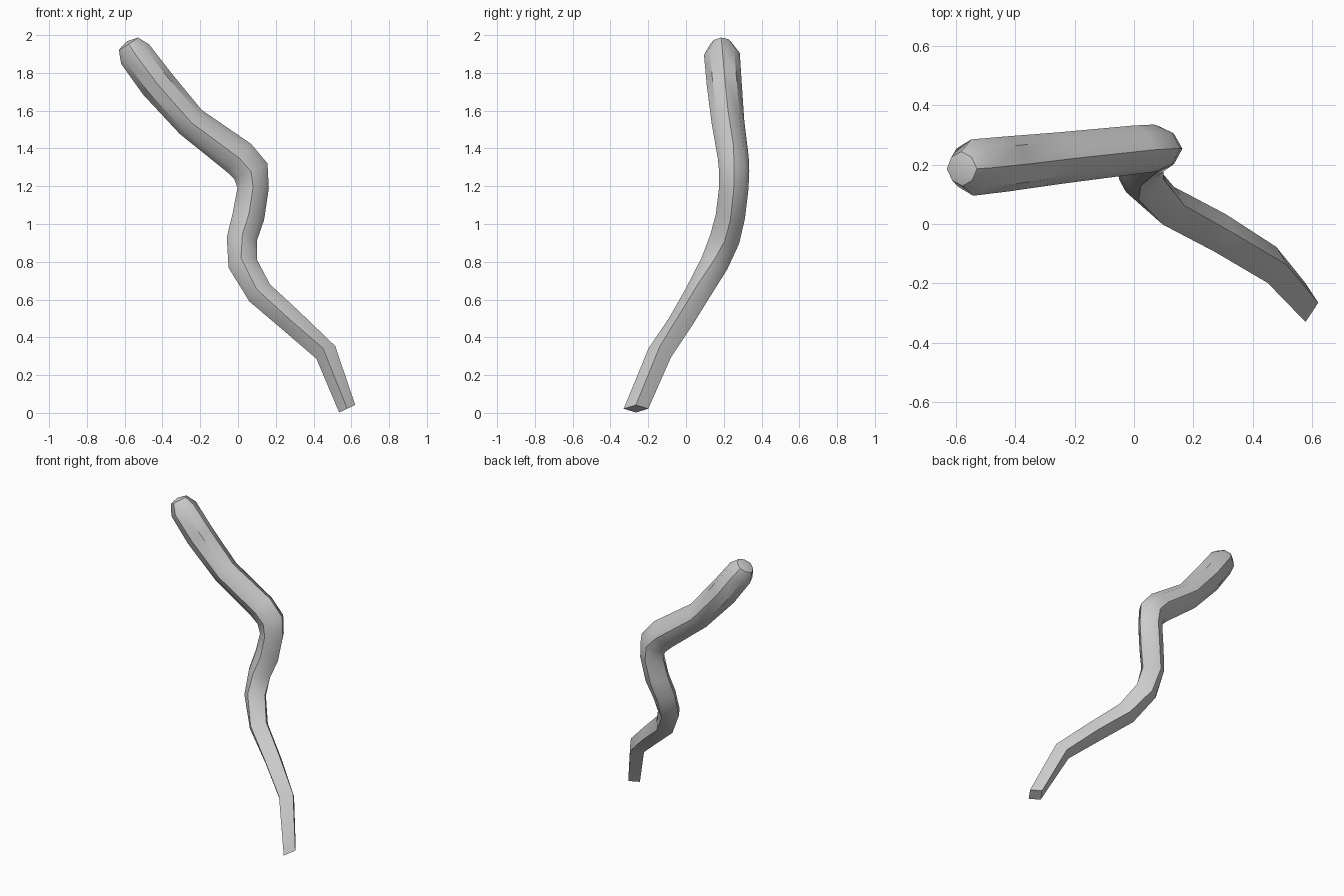
import bpy, bmesh, math
from mathutils import Vector

if "Cube" in bpy.data.objects:
    bpy.data.objects.remove(bpy.data.objects["Cube"])

# Stations along the bent stick: centre x, y, z, depth radius, side radius, roundness
STATIONS = [
    (0.578, -0.265, 0.022, 0.065, 0.047, 0.71),
    (0.465, -0.138, 0.320, 0.066, 0.060, 0.73),
    (0.290, -0.030, 0.480, 0.068, 0.065, 0.77),
    (0.115, 0.062, 0.635, 0.070, 0.071, 0.82),
    (0.025, 0.150, 0.790, 0.075, 0.078, 0.88),
    (0.020, 0.205, 0.920, 0.080, 0.080, 0.90),
    (0.055, 0.235, 1.040, 0.078, 0.085, 0.92),
    (0.080, 0.253, 1.190, 0.078, 0.083, 0.93),
    (0.068, 0.255, 1.280, 0.080, 0.097, 0.95),
    (0.003, 0.250, 1.352, 0.082, 0.098, 0.95),
    (-0.250, 0.222, 1.540, 0.087, 0.086, 0.97),
    (-0.430, 0.202, 1.745, 0.093, 0.094, 0.97),
    (-0.545, 0.190, 1.900, 0.095, 0.090, 0.96),
    (-0.580, 0.186, 1.955, 0.058, 0.060, 0.95),
]
SIDES = 8
centres = [Vector(s[:3]) for s in STATIONS]
last = len(centres) - 1

bm = bmesh.new()
rings = []
for i, (c, s) in enumerate(zip(centres, STATIONS)):
    # Ring plane follows the bisected path direction; the foot is cut at a slant
    if i == 0:
        t = Vector((-0.42, 0, 0.9))
    elif i == last:
        t = c - centres[i - 1]
    else:
        t = (c - centres[i - 1]).normalized() + (centres[i + 1] - c).normalized()
    t.normalize()
    u = Vector((0, 1, 0))
    u = (u - t * u.dot(t)).normalized()
    v = u.cross(t)
    ring = []
    for k in range(SIDES):
        a = 2 * math.pi * k / SIDES
        f = s[5] if k % 2 else 1.0
        ring.append(bm.verts.new(c + (u * math.cos(a) * s[3] + v * math.sin(a) * s[4]) * f))
    rings.append(ring)

# Skin between the rings, flat foot and blunt tip
for a, b in zip(rings, rings[1:]):
    for k in range(SIDES):
        n = (k + 1) % SIDES
        bm.faces.new((a[k], a[n], b[n], b[k]))
bm.faces.new(rings[0])
tip = bm.verts.new(centres[last] + Vector((-0.008, 0, 0.012)))
for k in range(SIDES):
    bm.faces.new((rings[-1][k], rings[-1][(k + 1) % SIDES], tip))
bmesh.ops.recalc_face_normals(bm, faces=bm.faces)

mesh = bpy.data.meshes.new("bent_stick")
bm.to_mesh(mesh)
bm.free()
stick = bpy.data.objects.new("bent_stick", mesh)
bpy.context.collection.objects.link(stick)
bpy.context.view_layer.objects.active = stick
stick.select_set(True)
bpy.ops.object.shade_smooth_by_angle(angle=math.radians(40))
